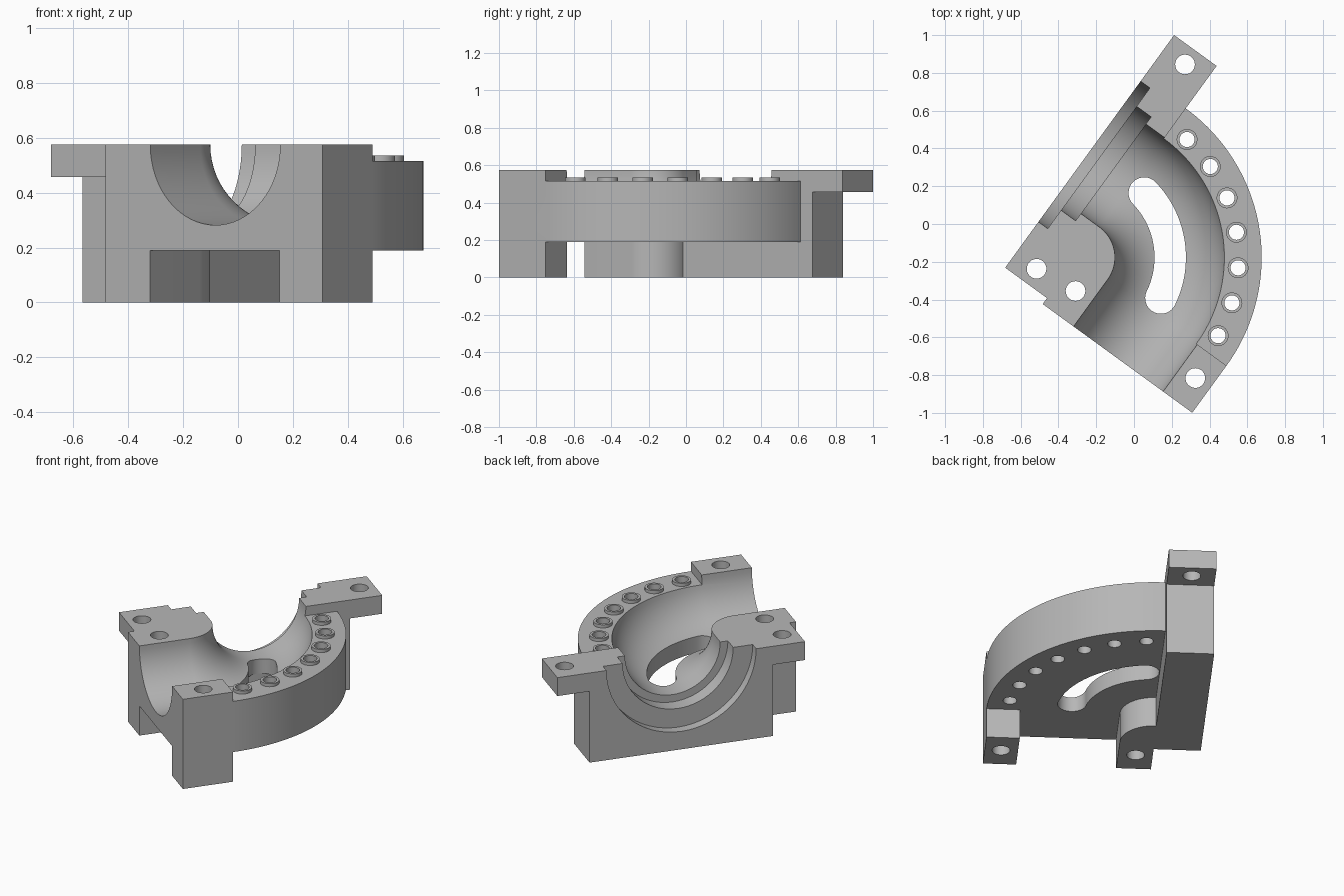
import bpy, bmesh
from math import sin, cos, pi, radians
from mathutils import Matrix, Vector

cube = bpy.data.objects.get("Cube")
if cube:
    bpy.data.objects.remove(cube, do_unlink=True)

# Main dimensions, in the part's own frame (bend centre, radii, heights)
CX, CY = -0.138, -0.319
BEND, TUBE, OUTER = 0.491, 0.293, 0.975
TOP, RIM, FLOOR = 0.575, 0.515, 0.19
BACK, END, SIDE = -0.416, -0.627, 0.837
AXIS = CY + BEND

grey = bpy.data.materials.new("light_grey")
grey.use_nodes = True
colour = (0.47, 0.47, 0.47, 1)
grey.diffuse_color = colour
grey.node_tree.nodes["Principled BSDF"].inputs["Base Color"].default_value = colour


def finish(bm, name):
    bmesh.ops.recalc_face_normals(bm, faces=bm.faces)
    mesh = bpy.data.meshes.new(name)
    bm.to_mesh(mesh)
    bm.free()
    mesh.materials.append(grey)
    ob = bpy.data.objects.new(name, mesh)
    bpy.context.collection.objects.link(ob)
    return ob


def arc(r, start, end, n=48, cx=CX, cy=CY):
    angles = [radians(start + (end - start) * i / n) for i in range(n + 1)]
    return [(cx + r * cos(t), cy + r * sin(t)) for t in angles]


def prism(name, outline, z0, z1):
    bm = bmesh.new()
    face = bm.faces.new([bm.verts.new((x, y, z0)) for x, y in outline])
    new = bmesh.ops.extrude_face_region(bm, geom=[face])["geom"]
    verts = [v for v in new if isinstance(v, bmesh.types.BMVert)]
    bmesh.ops.translate(bm, verts=verts, vec=(0, 0, z1 - z0))
    return finish(bm, name)


def block(name, x0, x1, y0, y1, z0, z1):
    return prism(name, [(x0, y0), (x1, y0), (x1, y1), (x0, y1)], z0, z1)


def disc(name, x, y, r, z0, z1, n=32):
    return prism(name, arc(r, 0, 360, n, x, y)[:-1], z0, z1)


def sweep(name, path, r, n=64):
    # Round tube along a level path of (point, tangent) pairs
    bm = bmesh.new()
    rings = []
    for (x, y), (tx, ty) in path:
        ring = []
        for i in range(n):
            t = 2 * pi * i / n
            ring.append(bm.verts.new((x + ty * r * cos(t), y - tx * r * cos(t),
                                      TOP + r * sin(t))))
        rings.append(ring)
    for a, b in zip(rings, rings[1:]):
        for i in range(n):
            j = (i + 1) % n
            bm.faces.new((a[i], a[j], b[j], b[i]))
    bm.faces.new(rings[0])
    bm.faces.new(rings[-1])
    return finish(bm, name)


def combine(target, other, operation):
    mod = target.modifiers.new(operation.lower(), "BOOLEAN")
    mod.operation = operation
    mod.solver = "EXACT"
    mod.object = other
    bpy.context.view_layer.objects.active = target
    bpy.ops.object.modifier_apply(modifier=mod.name)
    bpy.data.objects.remove(other, do_unlink=True)


# Curved body with a straight end
inset = CX - 0.004
body = prism("channel_elbow_body",
             [(inset, END), (SIDE, END)] + arc(OUTER, 0, 90, 72)
             + [(CX - 0.06, CY + OUTER), (CX - 0.06, CY), (inset, CY)], FLOOR, TOP)

solids = [
    # Flange wall with its mounting lugs
    block("flange_wall", BACK, CX, -0.392, 0.736, 0, TOP),
    block("flange_lugs", BACK, CX, -0.588, 0.934, 0.457, TOP),
    # Feet under the straight end
    block("outer_foot", 0.643, SIDE, END, CY, 0, 0.25),
    prism("inner_foot", [(inset, END), (0.06, END)] + arc(BEND - TUBE, 0, 90, 24)
          + [(CX - 0.06, CY + BEND - TUBE), (CX - 0.06, -0.36), (inset, -0.36)], 0, 0.25),
]
for part in solids:
    combine(body, part, "UNION")

# Lowered rim, round channel, stepped flange recess and curved floor slot
bend = [(p, (sin(t), -cos(t))) for p, t in
        zip(arc(BEND, 90, 0, 48), [radians(90 - 90 * i / 48) for i in range(49)])]
channel = [((-0.6, AXIS), (1, 0))] + bend + [((CX + BEND, -0.8), (0, -1))]
tip_a = arc(BEND, 80, 80, 1)[0]
tip_b = arc(BEND, 10, 10, 1)[0]
HALF = 0.083
slot = (arc(BEND + HALF, 10, 80, 32) + arc(HALF, 80, 260, 16, *tip_a)[1:-1]
        + arc(BEND - HALF, 80, 10, 32) + arc(HALF, 190, 370, 16, *tip_b)[1:-1])
cutters = [
    prism("rim_cutter", arc(1.2, 0, 90) + arc(0.7, 90, 0), RIM, 0.8),
    sweep("channel_cutter", channel, TUBE),
    sweep("wide_recess", [((-0.55, AXIS), (1, 0)), ((-0.355, AXIS), (1, 0))], 0.46),
    sweep("narrow_recess", [((-0.5, AXIS), (1, 0)), ((-0.26, AXIS), (1, 0))], 0.34),
    prism("slot_cutter", slot, 0.1, 0.45),
]
for cutter in cutters:
    combine(body, cutter, "DIFFERENCE")

# Ring of raised bosses on the rim, then every bolt hole
bolts = [arc(0.852, a, a, 1)[0] for a in [45 + 12.7 * k for k in range(-3, 4)]]
for x, y in bolts:
    combine(body, disc("rim_boss", x, y, 0.055, 0.4, 0.535), "UNION")
for x, y in bolts:
    combine(body, disc("rim_hole", x, y, 0.04, -0.1, 0.8), "DIFFERENCE")
for x, y in [(-0.278, 0.842), (-0.278, -0.495), (0.742, -0.469), (-0.042, -0.469)]:
    combine(body, disc("mount_hole", x, y, 0.052, -0.1, 0.8), "DIFFERENCE")

# Turn into place and shade
body.data.transform(Matrix.Rotation(radians(-36), 4, "Z"))
bpy.ops.object.select_all(action="DESELECT")
body.select_set(True)
bpy.context.view_layer.objects.active = body
bpy.ops.object.shade_smooth_by_angle(angle=radians(30))
